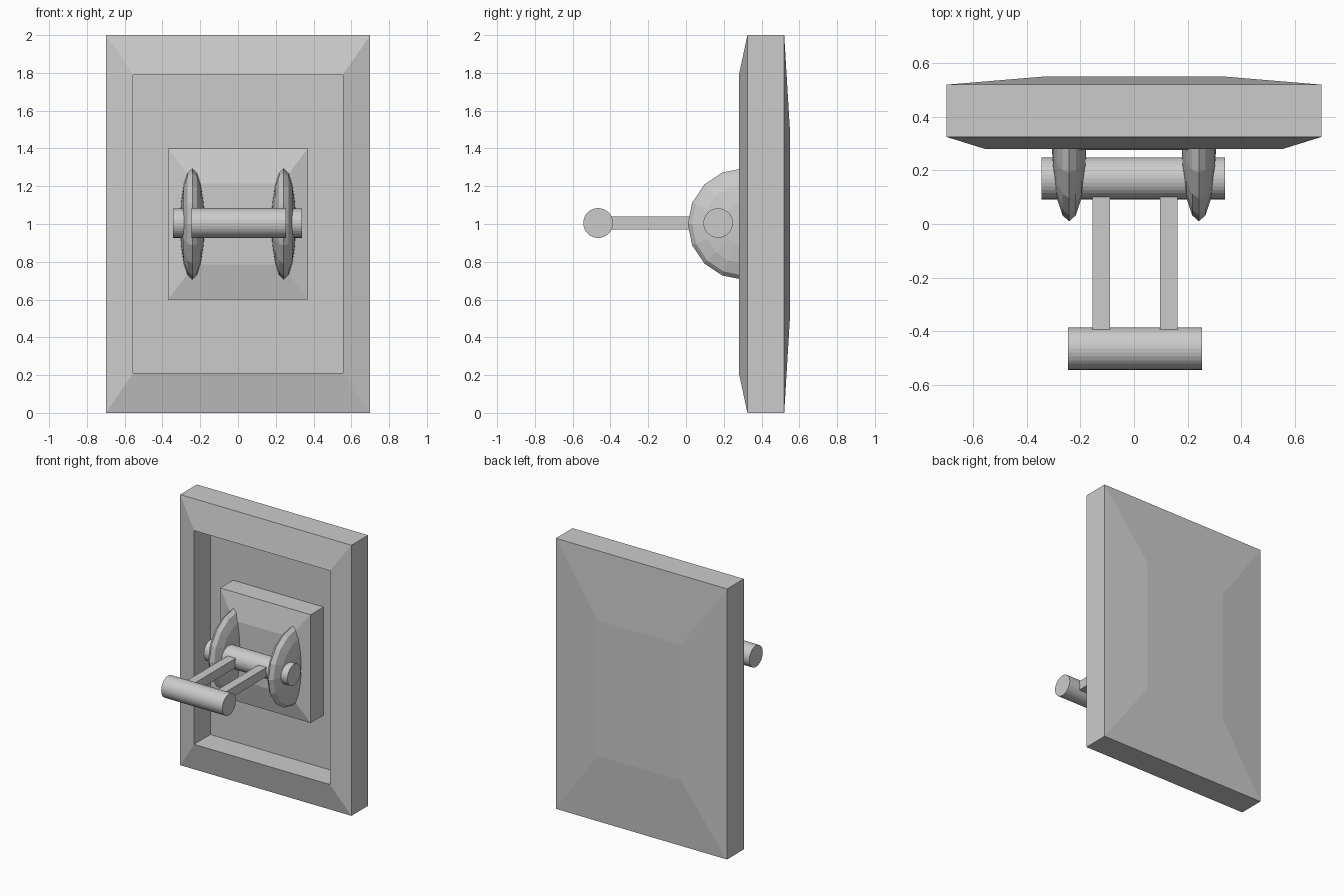
import bpy, bmesh
from math import pi
from mathutils import Matrix

if "Cube" in bpy.data.objects:
    bpy.data.objects.remove(bpy.data.objects["Cube"])

def make(name, bm):
    bmesh.ops.recalc_face_normals(bm, faces=bm.faces)
    mesh = bpy.data.meshes.new(name)
    bm.to_mesh(mesh)
    bm.free()
    ob = bpy.data.objects.new(name, mesh)
    bpy.context.collection.objects.link(ob)
    return ob

def rect_loft(name, rects):
    """Loft through upright rectangles (half width, half height, y) and cap both ends."""
    bm = bmesh.new()
    loops = [[bm.verts.new((sx * hx, y, 1 + sz * hz))
              for sx, sz in ((-1, -1), (1, -1), (1, 1), (-1, 1))]
             for hx, hz, y in rects]
    for a, b in zip(loops, loops[1:]):
        for i in range(4):
            j = (i + 1) % 4
            bm.faces.new((a[i], a[j], b[j], b[i]))
    bm.faces.new(loops[0])
    bm.faces.new(loops[-1])
    return make(name, bm)

def rod(name, x0, x1, y, r):
    bm = bmesh.new()
    m = Matrix.Translation(((x0 + x1) / 2, y, 1.005)) @ Matrix.Rotation(pi / 2, 4, 'Y')
    bmesh.ops.create_cone(bm, cap_ends=True, segments=32, radius1=r, radius2=r,
                          depth=x1 - x0, matrix=m)
    return make(name, bm)

# wall plate: bulged back, sloped front frame, recessed panel
rect_loft("wall_plate", [(0.34, 0.5, 0.55), (0.7, 1.0, 0.52), (0.7, 1.0, 0.325),
                         (0.555, 0.79, 0.28), (0.555, 0.79, 0.47)])

# pillow-shaped mounting block inside the recess
rect_loft("mount_block", [(0.37, 0.4, 0.48), (0.37, 0.4, 0.32), (0.23, 0.215, 0.277)])

# flattened half-round hinge cheeks
for side, x in (("left", -0.242), ("right", 0.242)):
    bm = bmesh.new()
    m = (Matrix.Translation((x, 0.305, 1.0)) @ Matrix.Diagonal((0.065, 0.295, 0.295, 1))
         @ Matrix.Rotation(pi / 2, 4, 'Y'))
    bmesh.ops.create_uvsphere(bm, u_segments=16, v_segments=8, radius=1, matrix=m)
    geom = bm.verts[:] + bm.edges[:] + bm.faces[:]
    cut = bmesh.ops.bisect_plane(bm, geom=geom, plane_co=(0, 0.33, 0),
                                 plane_no=(0, 1, 0), clear_outer=True)
    edges = [e for e in cut["geom_cut"] if isinstance(e, bmesh.types.BMEdge)]
    bmesh.ops.edgeloop_fill(bm, edges=edges)
    make("hinge_cheek_" + side, bm)

# pivot shaft and grip
rod("pivot_shaft", -0.345, 0.34, 0.17, 0.078)
rod("lever_grip", -0.247, 0.253, -0.465, 0.079)

# square arms joining shaft and grip
for side, x in (("left", -0.122), ("right", 0.13)):
    bm = bmesh.new()
    m = Matrix.Translation((x, -0.145, 1.005)) @ Matrix.Diagonal((0.066, 0.57, 0.068, 1))
    bmesh.ops.create_cube(bm, size=1, matrix=m)
    make("lever_arm_" + side, bm)
